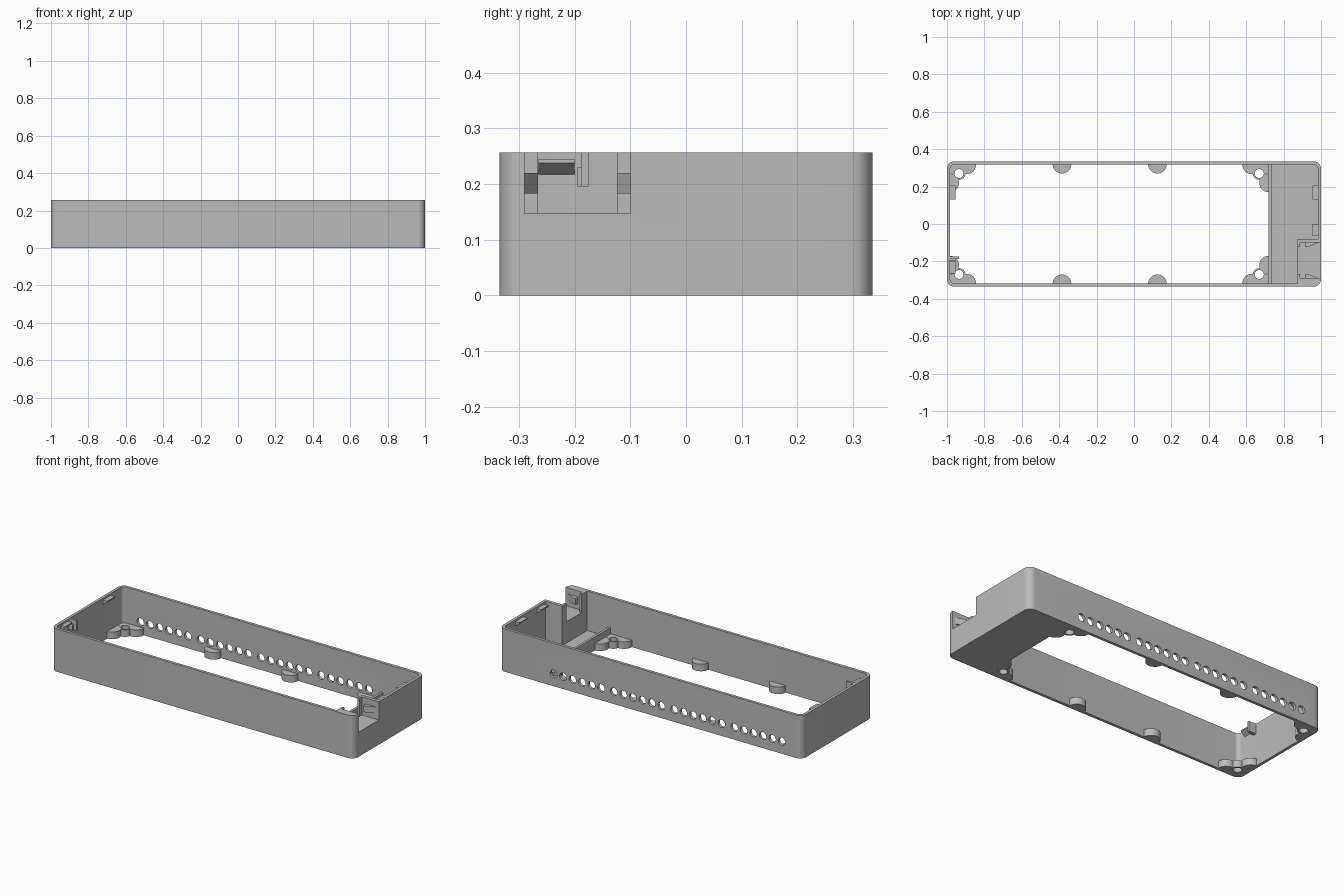
import bpy, bmesh
from math import pi, cos, sin
from mathutils import Vector

cube = bpy.data.objects.get("Cube")
if cube:
    bpy.data.objects.remove(cube)

grey = bpy.data.materials.new("plain grey")
grey.use_nodes = True
COLOUR = (0.5, 0.5, 0.5, 1)
grey.diffuse_color = COLOUR
grey.node_tree.nodes["Principled BSDF"].inputs["Base Color"].default_value = COLOUR

HX, HY, TOP = 1.0, 0.335, 0.256   # half length, half depth, height
WALL = 0.017
IX, IY = HX - WALL, HY - WALL     # inner wall faces


def prism(name, pts, lo, hi, axis="z"):
    """Extrude a 2D outline along an axis; the outline uses the other two axes."""
    place = {"x": lambda a, b, t: (t, a, b), "y": lambda a, b, t: (a, t, b),
             "z": lambda a, b, t: (a, b, t)}[axis]
    bm = bmesh.new()
    face = bm.faces.new([bm.verts.new(place(a, b, lo)) for a, b in pts])
    out = bmesh.ops.extrude_face_region(bm, geom=[face])
    verts = [g for g in out["geom"] if isinstance(g, bmesh.types.BMVert)]
    bmesh.ops.translate(bm, verts=verts, vec=Vector(place(0, 0, hi - lo)))
    bmesh.ops.recalc_face_normals(bm, faces=bm.faces)
    mesh = bpy.data.meshes.new(name)
    bm.to_mesh(mesh)
    bm.free()
    mesh.materials.append(grey)
    ob = bpy.data.objects.new(name, mesh)
    bpy.context.collection.objects.link(ob)
    return ob


def box(name, x0, x1, y0, y1, z0, z1):
    return prism(name, [(x0, y0), (x1, y0), (x1, y1), (x0, y1)], z0, z1)


def arc(cx, cy, r, start=0, end=2 * pi, n=24):
    closed = abs(end - start - 2 * pi) < 0.01
    steps = n if closed else n + 1
    return [(cx + r * cos(start + (end - start) * i / n),
             cy + r * sin(start + (end - start) * i / n)) for i in range(steps)]


def rounded(hx, hy, r):
    pts = []
    for i, (sx, sy) in enumerate([(1, 1), (-1, 1), (-1, -1), (1, -1)]):
        pts += arc(sx * (hx - r), sy * (hy - r), r, i * pi / 2, (i + 1) * pi / 2, 8)
    return pts


def boolean(ob, others, operation="DIFFERENCE"):
    """Apply a boolean with each helper, then delete the helpers."""
    for other in others:
        mod = ob.modifiers.new("cut", "BOOLEAN")
        mod.operation, mod.object, mod.solver = operation, other, "EXACT"
        other.hide_render = True
    graph = bpy.context.evaluated_depsgraph_get()
    mesh = bpy.data.meshes.new_from_object(ob.evaluated_get(graph))
    ob.modifiers.clear()
    ob.data = mesh
    for other in others:
        bpy.data.objects.remove(other)


def smooth(ob):
    bpy.ops.object.select_all(action="DESELECT")
    ob.select_set(True)
    bpy.context.view_layer.objects.active = ob
    bpy.ops.object.shade_smooth_by_angle()


# Outer wall with the socket notch
walls = prism("outer_wall", rounded(HX, HY, 0.04), 0, TOP)
cutters = [prism("inner_cutter", rounded(IX, IY, 0.024), -0.1, TOP + 0.1),
           box("notch_cutter", 0.9, 1.1, -0.29, -0.10, 0.147, TOP + 0.1)]
# Four groups of six vent holes in the back wall
for group in range(4):
    for i in range(6):
        x = 0.64 - 0.398 * group - 0.0627 * i
        cutters.append(prism("vent_cutter", arc(x, 0.073, 0.023, n=20), 0.25, 0.4, "y"))
boolean(walls, cutters)
smooth(walls)

# Floor of the end compartment and its dividing rib
floor = prism("compartment_floor", rounded(HX - 0.008, HY - 0.008, 0.032), 0, 0.02)
boolean(floor, [box("floor_cutter", -1.1, 0.72, -0.5, 0.5, -0.1, 0.1)])
box("divider_rib", 0.72, 0.735, -IY, IY, 0, 0.08)

# Three-lobed screw bosses at the corners of the open bay
PAD = 0.042
for end, hx, sx in (("left", -0.935, -1), ("right", 0.67, 1)):
    for side, sy in (("front", -1), ("back", 1)):
        hy = 0.27 * sy
        wx = hx + 0.055 * sx
        xs, ys = sorted((hx, wx)), sorted((hy, sy * (IY + 0.005)))
        boss = box(f"screw_boss_{end}_{side}", *xs, *ys, 0, PAD)
        lobes = [prism("lobe", arc(*c), 0, PAD) for c in (
            (hx, hy, 0.034),
            (hx - 0.04 * sx, sy * (IY - 0.002), 0.05),
            (wx - 0.005 * sx, hy - 0.05 * sy, 0.05))]
        boolean(boss, lobes, "UNION")
        # Trim to the inside of the shell and drill the screw hole
        limit = 0.73 if sx > 0 else IX + 0.005
        boolean(boss, [box("trim", -IX - 0.005, limit, -IY - 0.005, IY + 0.005,
                           -0.1, 0.1)], "INTERSECT")
        boolean(boss, [prism("drill", arc(hx, hy, 0.024), -0.1, 0.1)])
        smooth(boss)

# Half-round pads along the long walls
for x in (-0.385, 0.125):
    for side, sy in (("front", -1), ("back", 1)):
        start = 0 if sy < 0 else pi
        pad = prism(f"half_round_pad_{side}", arc(x, sy * (IY + 0.002), 0.05, start, start + pi), 0, PAD)
        smooth(pad)

# Socket cradle in the end wall
box("cradle_base", 0.875, IX + 0.005, -IY - 0.005, -0.08, 0.01, 0.147)
box("cradle_cheek_front", 0.875, IX + 0.005, -IY - 0.005, -0.29, 0.147, TOP)
box("cradle_cheek_back", 0.875, IX + 0.005, -0.10, -0.08, 0.147, TOP)
for side, wall, inward in (("front", -0.29, 1), ("back", -0.10, -1)):
    tip = wall + 0.024 * inward
    box(f"cradle_lip_{side}", 0.875, 0.888, *sorted((wall, tip)), 0.147, TOP)
    # Snap tooth, widest in the middle of the pocket
    prism(f"snap_tooth_{side}",
          [(0.915, wall), (0.985, wall), (0.93, tip), (0.915, tip)], 0.183, 0.22)

# Sloped lid catches near the top of the end walls
for name, sx, y0, y1 in (("left_back", -1, 0.13, 0.205), ("left_front", -1, -0.265, -0.20),
                         ("right_back", 1, 0.13, 0.205), ("right_middle", 1, -0.065, 0.0)):
    a, b = sx * (IX + 0.003), sx * (IX - 0.028)
    prism(f"lid_catch_{name}", [(a, 0.245), (b, 0.245), (b, 0.238), (a, 0.215)], y0, y1, "y")

# Small locating bracket on the left end wall
box("bracket_fin", -IX - 0.003, -0.935, -0.188, -0.175, 0.195, TOP)
box("bracket_step", -IX - 0.003, -0.955, -0.195, -0.188, 0.195, 0.23)
